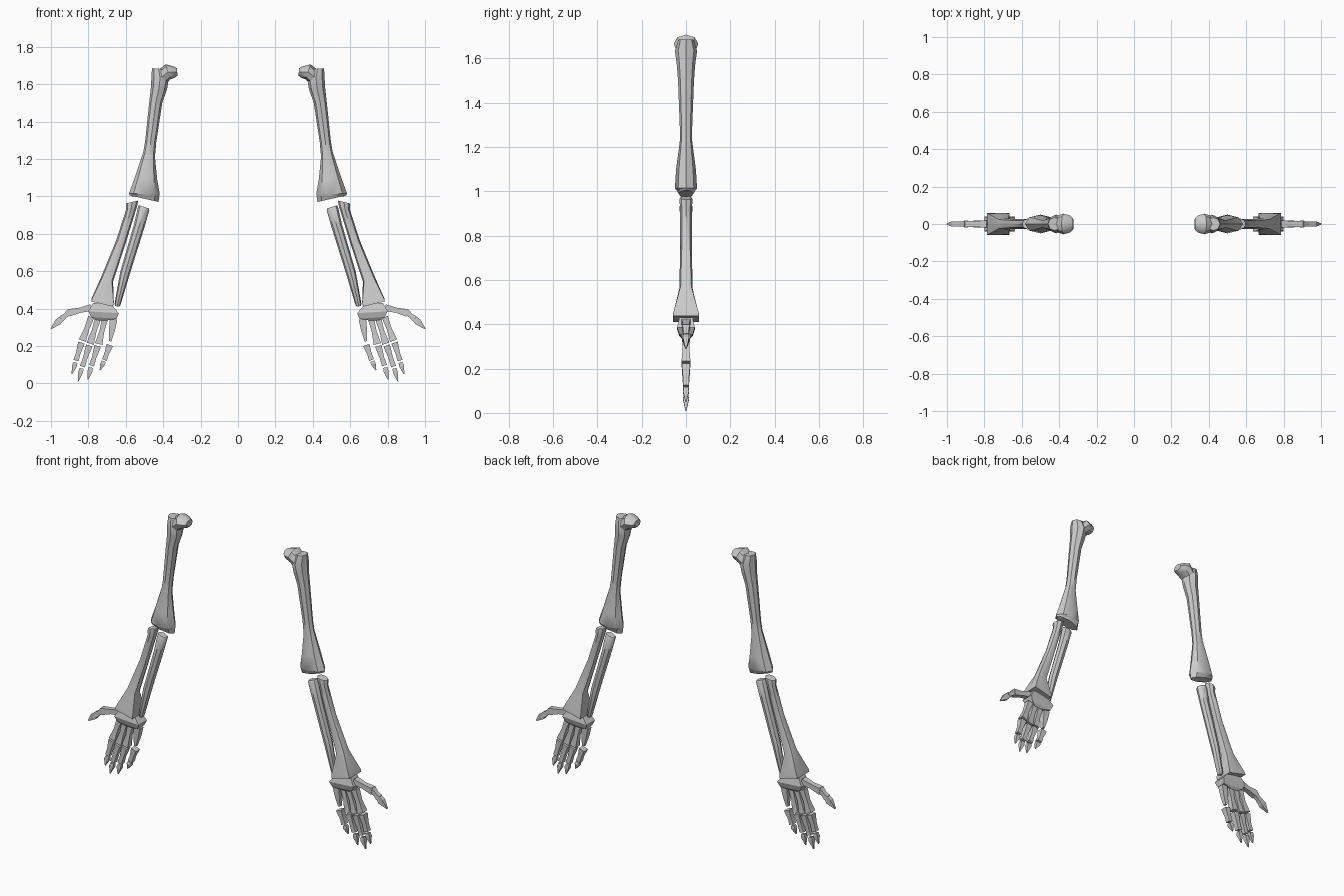
import bpy, bmesh, math
from mathutils import Vector


def loft(name, rings, sides=8, angle=40, box=0.0):
    """Loft rings (x1, z1, x2, z2, half_depth[, squareness]) and mirror to the other arm."""
    bm = bmesh.new()
    loops = []
    for r in rings:
        a, b = Vector((r[0], 0, r[1])), Vector((r[2], 0, r[3]))
        mid, half = (a + b) / 2, (b - a) / 2
        sq = r[5] if len(r) > 5 else box
        loop = []
        for i in range(sides):
            t = math.tau * i / sides + (math.pi / 4 if sides == 4 else 0)
            c, s = math.cos(t), math.sin(t)
            k = 1 + sq * (1 / max(abs(c), abs(s)) - 1)
            loop.append(bm.verts.new(mid + half * c * k + Vector((0, r[4] * s * k, 0))))
        loops.append(loop)
    for lo, hi in zip(loops, loops[1:]):
        for i in range(sides):
            j = (i + 1) % sides
            bm.faces.new((lo[i], lo[j], hi[j], hi[i]))
    bm.faces.new(loops[0])
    bm.faces.new(loops[-1])
    bmesh.ops.recalc_face_normals(bm, faces=bm.faces)
    mesh = bpy.data.meshes.new(name)
    bm.to_mesh(mesh)
    bm.free()
    mesh.shade_smooth()
    mesh.set_sharp_from_angle(angle=math.radians(angle))
    ob = bpy.data.objects.new(name, mesh)
    bpy.context.collection.objects.link(ob)
    ob.modifiers.new("other_arm", 'MIRROR').use_mirror_merge = False
    return ob


def segment(name, p, q, stations):
    """Boxy finger bone from p to q; stations are (fraction, half_width, half_depth)."""
    p, q = Vector(p), Vector(q)
    d = (q - p).normalized()
    n = Vector((-d.y, d.x))
    rings = []
    for f, w, dy in stations:
        c = p.lerp(q, f)
        a, b = c - n * w, c + n * w
        rings.append((a.x, a.y, b.x, b.y, dy))
    loft(name, rings, sides=4, angle=25, box=1.0)


# Upper arm: shaft and ball head
loft("upper_arm_bone", [
    (.43, .985, .565, 1.0, .033),
    (.418, 1.01, .583, 1.015, .05),
    (.432, 1.09, .552, 1.10, .045),
    (.444, 1.21, .506, 1.24, .028),
    (.437, 1.29, .497, 1.29, .028),
    (.405, 1.50, .475, 1.50, .036),
    (.38, 1.57, .466, 1.58, .042),
    (.37, 1.63, .463, 1.635, .05),
    (.39, 1.68, .46, 1.685, .035)])
loft("elbow_joint_face", [
    (.425, .97, .58, 1.005, .033), (.42, 1.0, .582, 1.02, .046)])
loft("shoulder_ball", [
    (.40, 1.59, .42, 1.68, .045),
    (.362, 1.625, .388, 1.706, .055),
    (.336, 1.635, .345, 1.695, .045),
    (.324, 1.645, .326, 1.685, .03)])

# Forearm bones
loft("radius_bone", [
    (.535, .977, .598, .962, .028),
    (.537, .955, .60, .955, .03),
    (.548, .92, .598, .93, .026),
    (.60, .75, .651, .765, .026),
    (.668, .545, .729, .575, .03, .3),
    (.664, .435, .782, .455, .058, .9),
    (.668, .41, .785, .438, .058, 1)])
loft("ulna_bone", [
    (.476, .935, .53, .952, .022),
    (.474, .925, .536, .938, .029),
    (.50, .835, .556, .85, .026),
    (.58, .58, .63, .595, .024),
    (.628, .42, .66, .425, .018),
    (.634, .41, .656, .413, .014)])

# Wrist block
loft("wrist_bones", [
    (.675, .42, .775, .43, .03),
    (.637, .375, .80, .385, .04),
    (.65, .345, .785, .355, .03),
    (.71, .335, .755, .338, .018)], sides=4, angle=20, box=1.0)

# Fingers: chain start and end points (x, z) for palm bone, middle bone and tip
palm = [(0, .017, .018), (.5, .013, .015), (1, .020, .020)]
mid = [(0, .018, .019), (.6, .012, .014), (1, .014, .014)]
tip = [(0, .011, .010), (.3, .013, .013), (1, .002, .002)]
fingers = {
    "index": [(.785, .355), (.832, .228), (.837, .218), (.866, .122), (.869, .112), (.888, .05)],
    "middle": [(.748, .35), (.790, .212), (.795, .202), (.832, .09), (.836, .08), (.855, .01)],
    "ring": [(.710, .35), (.745, .21), (.750, .20), (.783, .095), (.787, .085), (.802, .02)],
    "pinky": [(.665, .343), (.683, .225), (.686, .205), (.714, .125), (.718, .118), (.738, .07)],
}
for name, pts in fingers.items():
    body = [(0, .02, .018), (.5, .016, .015), (1, .006, .01)] if name == "pinky" else palm
    segment(name + "_palm_bone", pts[0], pts[1], body)
    segment(name + "_finger_bone", pts[2], pts[3], mid)
    segment(name + "_finger_tip", pts[4], pts[5], tip)

# Thumb
segment("thumb_palm_bone", (.785, .405), (.905, .377),
        [(0, .018, .02), (.5, .014, .015), (1, .020, .018)])
segment("thumb_bone", (.895, .385), (.945, .345), [(0, .018, .016), (.6, .012, .012), (1, .016, .014)])
segment("thumb_tip", (.945, .345), (1.0, .292), [(0, .014, .012), (.3, .018, .014), (1, .003, .003)])
